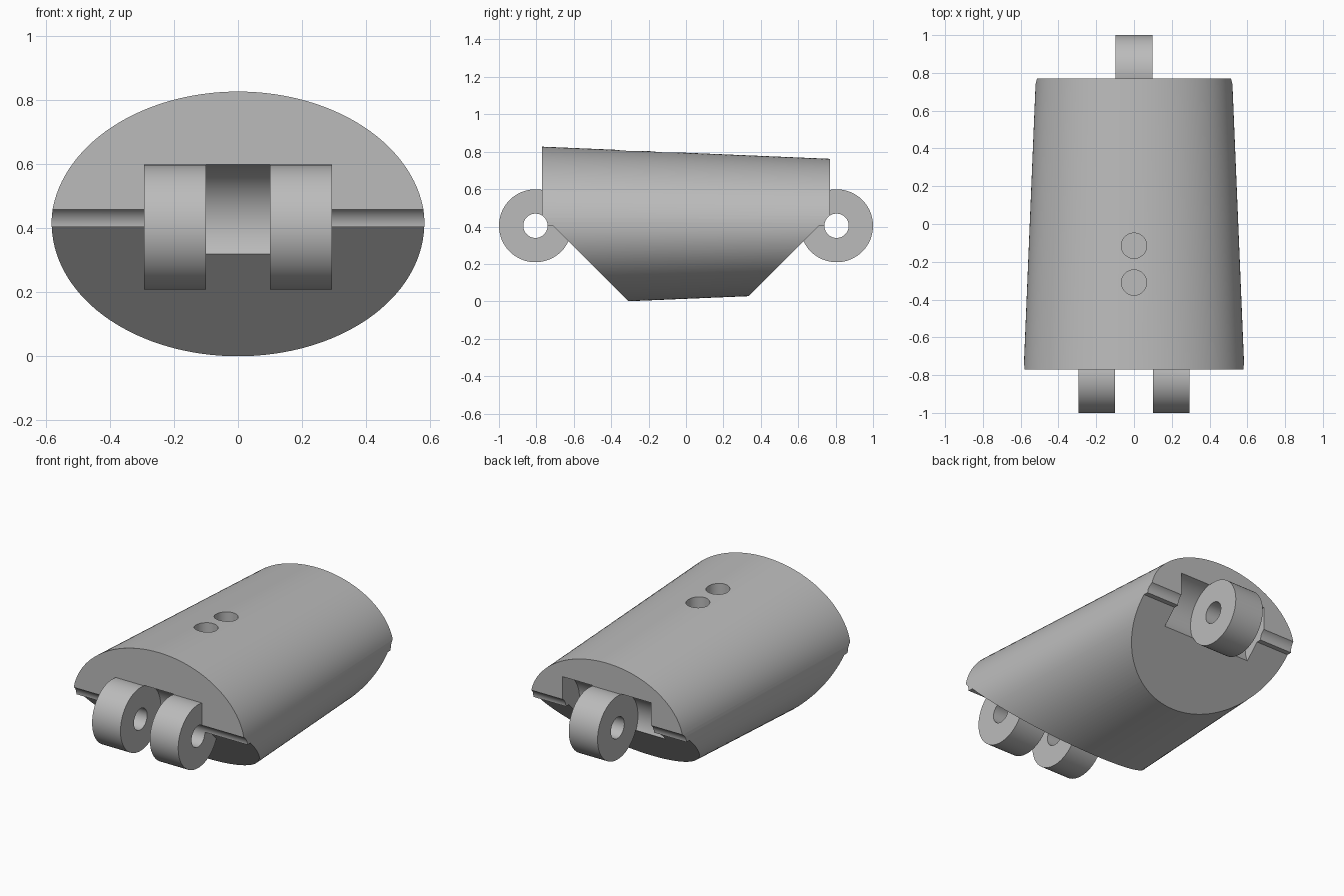
import bpy
import bmesh
import math
from mathutils import Matrix, Vector

MID = 0.404        # height of the hinge axis and the body axis
AXIS_Y = 0.805     # distance of each hinge axis from the centre
LUG_R, POCKET_R, PIN_R = 0.195, 0.198, 0.065

cube = bpy.data.objects.get("Cube")
if cube:
    bpy.data.objects.remove(cube, do_unlink=True)

grey = bpy.data.materials.new("plain grey")
grey.use_nodes = True
colour = (0.5, 0.5, 0.5, 1)
grey.diffuse_color = colour
grey.node_tree.nodes["Principled BSDF"].inputs["Base Color"].default_value = colour


def make_object(name, bm):
    bmesh.ops.recalc_face_normals(bm, faces=bm.faces[:])
    mesh = bpy.data.meshes.new(name)
    bm.to_mesh(mesh)
    bm.free()
    mesh.materials.append(grey)
    obj = bpy.data.objects.new(name, mesh)
    bpy.context.collection.objects.link(obj)
    return obj


def loft(name, rings):
    """Solid between two matching closed rings."""
    bm = bmesh.new()
    a, b = [[bm.verts.new(p) for p in ring] for ring in rings]
    n = len(a)
    bm.faces.new(a)
    bm.faces.new(b[::-1])
    for i in range(n):
        j = (i + 1) % n
        bm.faces.new((a[i], a[j], b[j], b[i]))
    return make_object(name, bm)


def ellipse(y, rx, rz, n=128):
    angles = [2 * math.pi * i / n for i in range(n)]
    return [(rx * math.cos(t), y, MID + rz * math.sin(t)) for t in angles]


def x_cylinder(name, x0, x1, y, r, n=64):
    angles = [2 * math.pi * i / n for i in range(n)]
    return loft(name, [[(x, y + r * math.cos(t), MID + r * math.sin(t))
                        for t in angles] for x in (x0, x1)])


def combine(target, tool, operation):
    """Apply a boolean and discard the tool."""
    mod = target.modifiers.new(operation, 'BOOLEAN')
    mod.operation = operation
    mod.solver = 'EXACT'
    mod.object = tool
    tool.hide_render = True
    bpy.context.view_layer.objects.active = target
    bpy.ops.object.modifier_apply(modifier=mod.name)
    bpy.data.objects.remove(tool, do_unlink=True)


# Tapered oval body
body = loft("finger_segment", [ellipse(-0.77, 0.584, 0.423),
                               ellipse(0.77, 0.52, 0.358)])

# Sloping undercuts at both ends
for side in (-1, 1):
    profile = [(0.71, MID), (0.11, MID - 0.6), (1.2, MID - 0.6), (1.2, MID)]
    cutter = loft("undercut", [[(x, side * y, z) for y, z in profile]
                               for x in (-1, 1)])
    combine(body, cutter, 'DIFFERENCE')

# Round clearance pockets: one in front, two behind
for x0, x1, y in ((-0.1, 0.1, -AXIS_Y), (0.098, 0.3, AXIS_Y), (-0.3, -0.098, AXIS_Y)):
    combine(body, x_cylinder("pocket", x0, x1, y, POCKET_R), 'DIFFERENCE')

# Hinge lugs: two in front, one behind
for x0, x1, y in ((0.1, 0.293, -AXIS_Y), (-0.293, -0.1, -AXIS_Y), (-0.098, 0.098, AXIS_Y)):
    combine(body, x_cylinder("lug", x0, x1, y, LUG_R), 'UNION')

# Pin holes running the full width
for y in (-AXIS_Y, AXIS_Y):
    combine(body, x_cylinder("pin_hole", -1, 1, y, PIN_R), 'DIFFERENCE')

# Two round holes in the top
for y in (-0.115, -0.31):
    bm = bmesh.new()
    bmesh.ops.create_cone(bm, cap_ends=True, segments=48, radius1=0.067,
                          radius2=0.067, depth=0.6,
                          matrix=Matrix.Translation(Vector((0, y, MID + 0.3))))
    combine(body, make_object("top_hole", bm), 'DIFFERENCE')

# Smooth curves with sharp edges
bpy.ops.object.select_all(action='DESELECT')
body.select_set(True)
bpy.context.view_layer.objects.active = body
bpy.ops.object.shade_smooth_by_angle(angle=math.radians(30))
